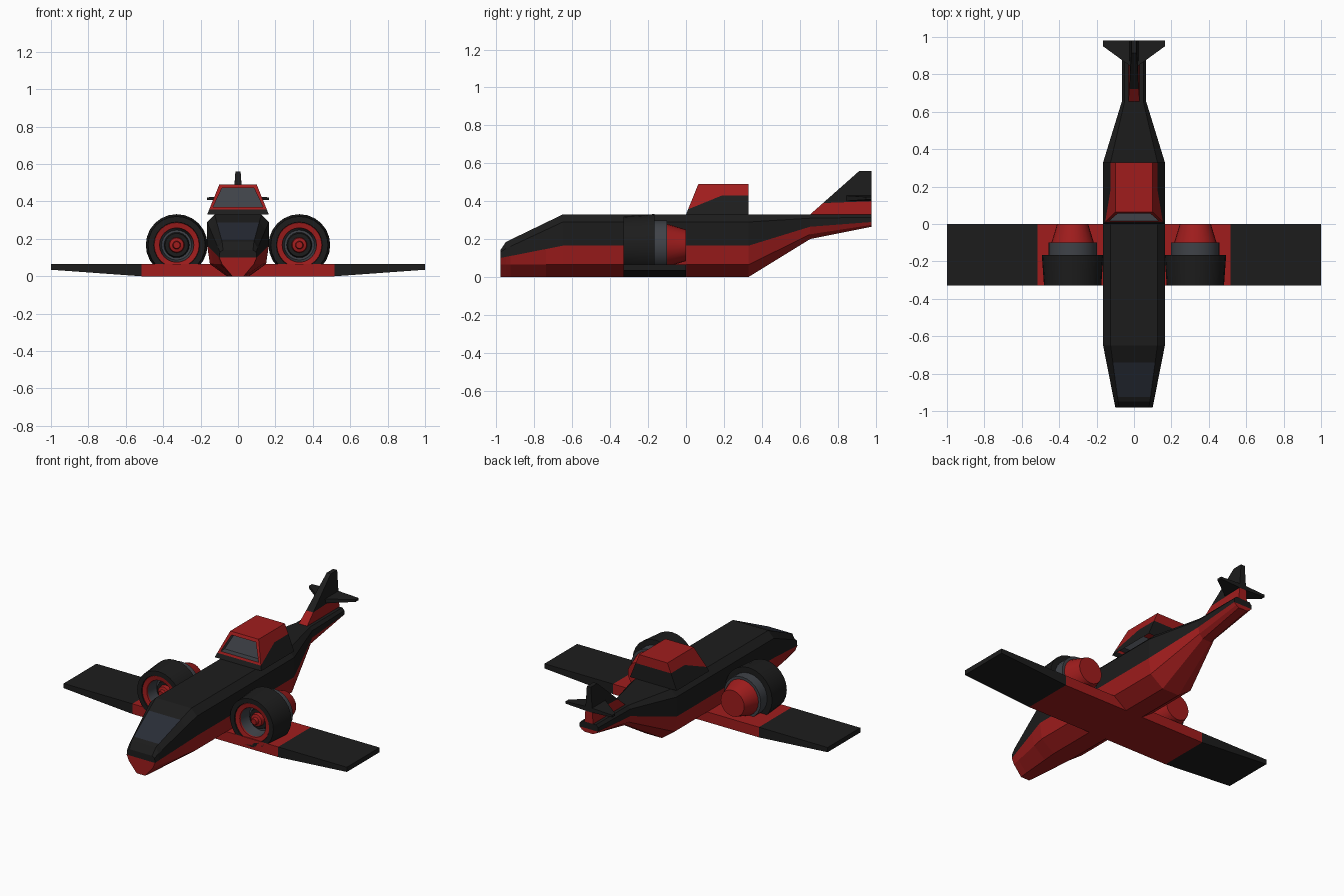
import bpy, bmesh
from math import sin, cos, tau

if "Cube" in bpy.data.objects:
    bpy.data.objects.remove(bpy.data.objects["Cube"])


def material(name, rgb):
    m = bpy.data.materials.new(name)
    m.diffuse_color = (*rgb, 1)
    m.use_nodes = True
    m.node_tree.nodes["Principled BSDF"].inputs["Base Color"].default_value = m.diffuse_color
    return m


BLACK = material("black", (0.012, 0.012, 0.012))
RED = material("red", (0.35, 0.012, 0.012))
GREY = material("grey", (0.05, 0.055, 0.065))
GLASS = material("glass", (0.022, 0.026, 0.038))


def build(name, verts, faces, mats, ids=None, mirror=False, smooth=False, edit=None):
    me = bpy.data.meshes.new(name)
    me.from_pydata(verts, [], faces)
    for m in mats:
        me.materials.append(m)
    if ids:
        for p, i in zip(me.polygons, ids):
            p.material_index = i
    bm = bmesh.new()
    bm.from_mesh(me)
    bmesh.ops.remove_doubles(bm, verts=bm.verts, dist=1e-5)
    bmesh.ops.recalc_face_normals(bm, faces=bm.faces)
    if edit:
        edit(bm)
    bm.to_mesh(me)
    bm.free()
    ob = bpy.data.objects.new(name, me)
    bpy.context.collection.objects.link(ob)
    if mirror:
        mod = ob.modifiers.new("mirror", 'MIRROR')
        mod.use_mirror_merge = False
    if smooth:
        bpy.ops.object.select_all(action='DESELECT')
        ob.select_set(True)
        bpy.context.view_layer.objects.active = ob
        bpy.ops.object.shade_smooth_by_angle(angle=0.6)
    return ob


def strips(count, n):
    return [(r * n + k, r * n + (k + 1) % n, (r + 1) * n + (k + 1) % n, (r + 1) * n + k)
            for r in range(count - 1) for k in range(n)]


def loft(name, rings, mat, mirror=False):
    n = len(rings[0])
    faces = strips(len(rings), n)
    faces += [tuple(range(n)), tuple(range(n * (len(rings) - 1), n * len(rings)))]
    return build(name, [v for r in rings for v in r], faces, [mat], mirror=mirror)


# fuselage: half sections from keel to roof as (x, z)
mid = [(.06, 0), (.15, .065), (.165, .165), (.165, .29), (.125, .33)]
brow = [(.035, 0), (.09, .065), (.106, .106), (.105, .15), (.085, .185)]


def blend(t):
    return [(a + (c - a) * t, b + (d - b) * t) for (a, b), (c, d) in zip(brow, mid)]


stations = [
    (-.98, [(.03, 0), (.085, .065), (.1, .1), (.097, .13), (.08, .14)]),
    (-.95, brow), (-.925, blend(.025 / .3)), (-.74, blend(.21 / .3)),
    (-.65, mid), (.33, mid),
    (.655, [(.03, .2), (.055, .225), (.065, .265), (.065, .31), (.05, .33)]),
    (.98, [(.03, .265), (.05, .275), (.065, .29), (.065, .315), (.05, .33)])]
verts = [(x, y, z) for y, half in stations
         for x, z in half + [(-a, b) for a, b in reversed(half)]]
faces = strips(len(stations), 10)
ids = [2 if (r, k) == (2, 4) else (0 if 2 <= k <= 6 else 1)
       for r in range(len(stations) - 1) for k in range(10)]
for base in (0, 10 * (len(stations) - 1)):
    for k in range(4):
        faces.append(tuple(base + i for i in (k, k + 1, 8 - k, 9 - k)))
        ids.append(1 if k < 2 else 0)
build("fuselage", verts, faces, [BLACK, RED, GLASS], ids)

# wings
def wing_ring(x, z0, z1):
    return [(x, -.33, z0), (x, 0, z0), (x, 0, z1), (x, -.33, z1)]


loft("wing_centre", [wing_ring(-.515, 0, .065), wing_ring(.515, 0, .065)], RED)
loft("outer_wing", [wing_ring(.515, 0, .065), wing_ring(1, .035, .065)], BLACK, True)

# tail fin: side profile points as (y, z, half thickness)
def fin(name, pts, mat):
    loft(name, [[(s * t, y, z) for y, z, t in pts] for s in (-1, 1)], mat)


fin("fin_base", [(.655, .33, .03), (.98, .33, .03), (.98, .4, .025), (.723, .39, .025)], RED)
fin("fin_top", [(.723, .39, .025), (.98, .4, .025), (.98, .56, .014), (.915, .56, .014)], BLACK)
loft("tailplane", [[(x, y0, z0), (x, .98, z0), (x, .98, z1), (x, y0, z1)]
                   for x, y0, z0, z1 in ((-.165, .95, .408, .422), (0, .83, .4, .43),
                                         (.165, .95, .408, .422))], BLACK)

# raised cabin: black base, red hood, recessed front window
def cabin_ring(z_front, z_back):
    half = []
    for y, z in ((None, z_front), (.19, z_back), (.33, z_back)):
        t = (z - .33) / .16
        half.append((.165 - .065 * t, .065 * t if y is None else y, z))
    return half + [(-x, y, z) for x, y, z in reversed(half)]


def recess(bm):
    front = min((f for f in bm.faces if f.material_index == 1),
                key=lambda f: f.calc_center_median().y)
    bmesh.ops.inset_region(bm, faces=[front], thickness=.025)
    front.material_index = 2
    ext = bmesh.ops.extrude_discrete_faces(bm, faces=[front])["faces"][0]
    bmesh.ops.translate(bm, verts=list(ext.verts), vec=(0, .04, 0))


build("cabin", cabin_ring(.33, .33) + cabin_ring(.357, .43) + cabin_ring(.49, .49),
      strips(3, 6) + [tuple(range(12, 18))], [BLACK, RED, GREY],
      [0] * 6 + [1] * 7, edit=recess)

# engines: profiles as (y, radius), revolved and mirrored
SEG = 24


def revolve(name, prof, mat):
    v = [(.328 + r * cos(tau * k / SEG), y, .167 + r * sin(tau * k / SEG))
         for y, r in prof for k in range(SEG)]
    build(name, v, strips(len(prof), SEG), [mat], mirror=True, smooth=True)


revolve("engine_cowl", [(-.165, .12), (-.165, .165), (-.33, .153), (-.33, .123),
                        (-.318, .12)], BLACK)
revolve("intake_lip", [(-.318, .123), (-.325, .12), (-.32, .092), (-.3, .09)], RED)
revolve("intake_duct", [(-.31, .091), (-.24, .08), (-.24, 0)], GREY)
revolve("fan_ring", [(-.24, .068), (-.262, .062), (-.262, 0)], BLACK)
revolve("fan_hub", [(-.26, .042), (-.285, .038), (-.29, .022), (-.31, .018), (-.31, 0)], RED)
revolve("engine_collar", [(-.17, .13), (-.1, .13), (-.1, 0)], GREY)
revolve("exhaust", [(-.105, .115), (0, .083), (0, 0)], RED)
